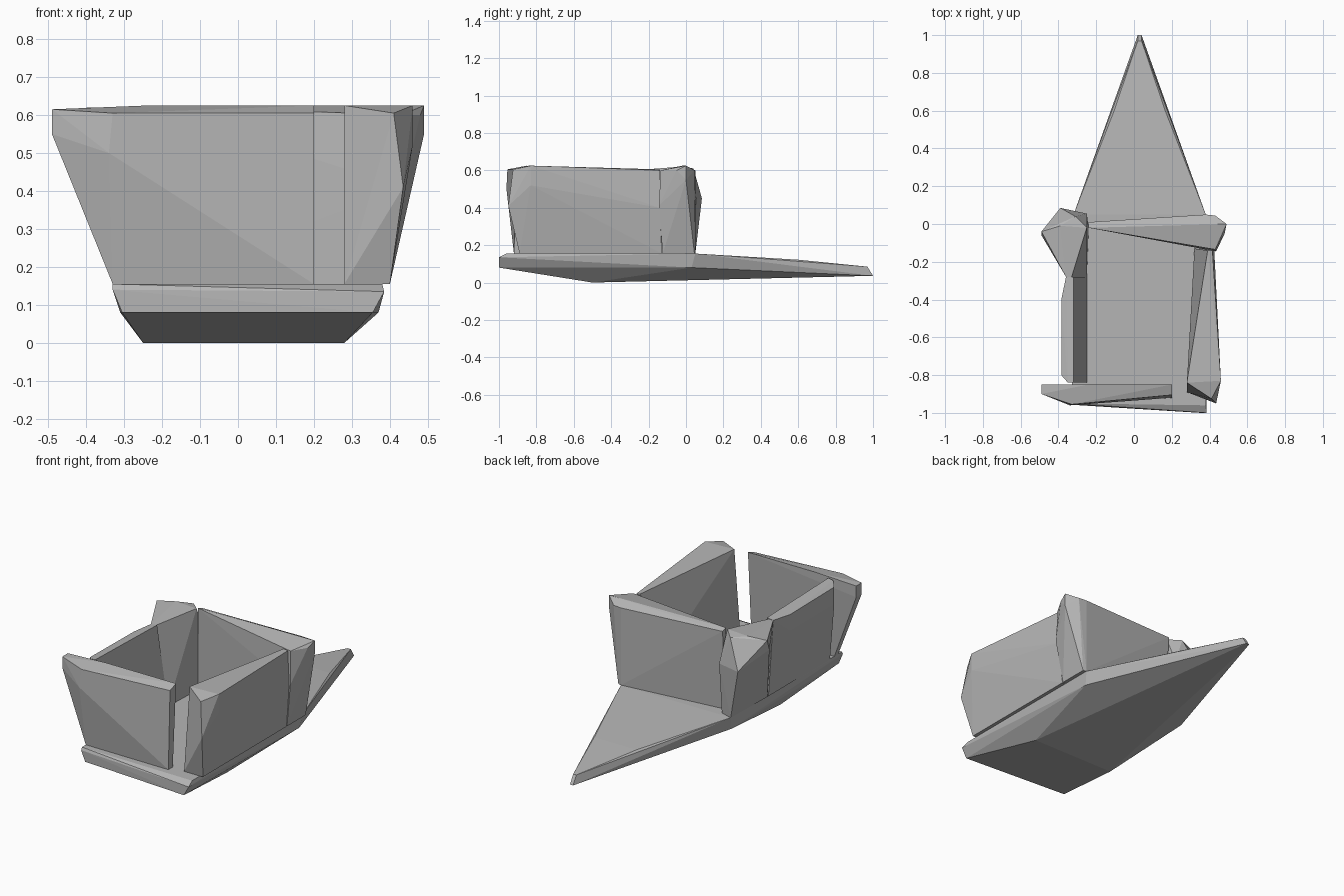
import bpy, bmesh, math

DECK = 0.155  # height of the deck the walls stand on

# dark grey used for every part
grey = bpy.data.materials.new("dark_grey")
grey.diffuse_color = (0.464, 0.464, 0.464, 1.0)


def faceted(name, points):
    """Flat-faced solid: convex skin over a few corner points."""
    bm = bmesh.new()
    for p in points:
        bm.verts.new(p)
    bmesh.ops.convex_hull(bm, input=bm.verts)
    loose = [v for v in bm.verts if not v.link_faces]
    bmesh.ops.delete(bm, geom=loose, context='VERTS')
    bmesh.ops.dissolve_limit(bm, angle_limit=math.radians(1),
                             verts=bm.verts, edges=bm.edges)
    bmesh.ops.recalc_face_normals(bm, faces=bm.faces)
    mesh = bpy.data.meshes.new(name)
    bm.to_mesh(mesh)
    bm.free()
    mesh.materials.append(grey)
    ob = bpy.data.objects.new(name, mesh)
    bpy.context.collection.objects.link(ob)
    return ob


def wall(name, foot, upper):
    """Wall with a flat footprint on the deck and shaped upper corners."""
    return faceted(name, [(x, y, DECK) for x, y in foot] + upper)


# hull: cross-stations (y, left x, right x, z) from mid-bottom to pointed bow
stations = [
    (0.03, -0.31, 0.37, 0.08), (-0.5, -0.25, 0.28, 0.0),
    (0.05, -0.32, 0.38, DECK), (0.6, -0.105, 0.165, 0.122),
    (0.97, 0.02, 0.04, 0.085), (1.0, 0.02, 0.04, 0.036),
]
hull = [(x, y, z) for y, l, r, z in stations for x in (l, r)]
# slanted stern
hull += [(-0.33, -0.95, DECK), (-0.33, -0.957, 0.14), (-0.305, -0.957, 0.08),
         (0.38, -0.96, DECK), (0.385, -1.0, 0.135), (0.355, -1.0, 0.08)]
faceted("hull", hull)

# front wall, flaring out to the left
wall("front_wall",
     [(-0.33, -0.915), (0.2, -0.92), (0.2, -0.88), (-0.33, -0.88)],
     [(-0.49, -0.85, 0.615), (-0.49, -0.9, 0.615), (-0.33, -0.955, 0.605),
      (0.2, -0.905, 0.605), (0.2, -0.85, 0.625), (-0.24, -0.85, 0.625),
      (-0.49, -0.9, 0.55), (-0.49, -0.85, 0.55), (-0.34, -0.96, 0.5)])

# right wall, thicker towards the front
wall("right_wall",
     [(0.28, -0.85), (0.28, -0.89), (0.4, -0.89), (0.4, -0.13), (0.32, -0.13)],
     [(0.28, -0.84, 0.625), (0.39, -0.14, 0.605), (0.415, -0.14, 0.6),
      (0.46, -0.83, 0.625), (0.41, -0.925, 0.605), (0.435, -0.95, 0.41),
      (0.46, -0.83, 0.52), (0.425, -0.14, 0.4)])

# rear wall, a wedge that widens to the right
wall("rear_wall",
     [(-0.24, -0.02), (0.35, -0.125), (0.4, -0.125), (0.4, 0.045), (0.38, 0.05)],
     [(-0.24, -0.02, 0.625), (-0.24, 0.01, 0.615), (0.38, 0.05, 0.6),
      (0.43, 0.045, 0.6), (0.49, 0.0, 0.625), (0.49, 0.0, 0.55),
      (0.48, -0.05, 0.6), (0.43, -0.135, 0.6), (0.435, -0.145, 0.41)])

# chunky post at the rear left corner
wall("corner_post",
     [(-0.33, -0.27), (-0.25, -0.28), (-0.24, -0.02), (-0.25, 0.03),
      (-0.32, 0.05)],
     [(-0.31, 0.04, 0.61), (-0.25, -0.02, 0.62), (-0.39, -0.01, 0.62),
      (-0.49, -0.04, 0.61), (-0.49, -0.06, 0.55), (-0.39, 0.085, 0.45),
      (-0.36, -0.28, 0.6), (-0.33, -0.28, 0.6), (-0.25, 0.055, 0.45)])

# left wall, inner face leaning outward
wall("left_wall",
     [(-0.25, -0.84), (-0.25, -0.28), (-0.33, -0.28), (-0.33, -0.84)],
     [(-0.32, -0.84, 0.62), (-0.35, -0.84, 0.615), (-0.385, -0.8, 0.6),
      (-0.385, -0.4, 0.595), (-0.36, -0.28, 0.6), (-0.32, -0.28, 0.605),
      (-0.385, -0.8, 0.5), (-0.385, -0.4, 0.5)])
